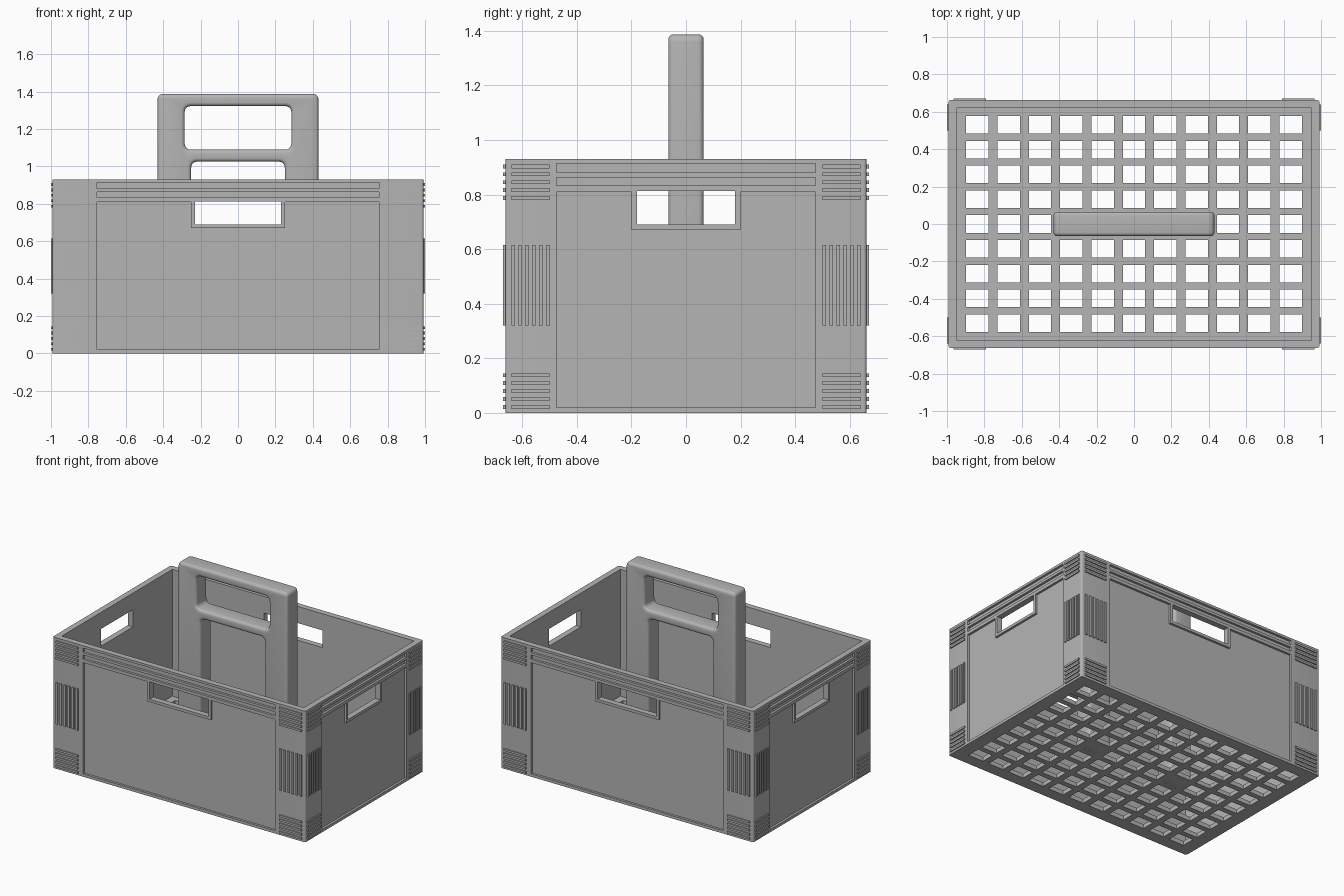
import bpy, bmesh, math
from mathutils import Matrix, Vector

if "Cube" in bpy.data.objects:
    bpy.data.objects.remove(bpy.data.objects["Cube"], do_unlink=True)

HALF_X, HALF_Y, HEIGHT = 0.992, 0.662, 0.93
WALL, FLOOR = 0.042, 0.03

grey = bpy.data.materials.new("grey plastic")
grey.use_nodes = True
colour = (0.46, 0.46, 0.46, 1)
grey.diffuse_color = colour
grey.node_tree.nodes["Principled BSDF"].inputs["Base Color"].default_value = colour


def box(bm, lo, hi, turn=Matrix(), round_axis=None, radius=0):
    """Box between two corners, optionally rounding the edges along one axis."""
    lo, hi = Vector(lo), Vector(hi)
    place = turn @ Matrix.Translation((lo + hi) / 2) @ Matrix.Diagonal((*(hi - lo), 1))
    verts = bmesh.ops.create_cube(bm, size=1, matrix=place)["verts"]
    if round_axis is not None:
        edges = {e for v in verts for e in v.link_edges}
        along = [e for e in edges
                 if abs((e.verts[0].co - e.verts[1].co).normalized()[round_axis]) > 0.9]
        bmesh.ops.bevel(bm, geom=along, offset=radius, segments=5,
                        profile=0.5, affect='EDGES')


def prism(bm, outline, y0, y1, turn):
    """Extrude an x-z outline along y."""
    face = bm.faces.new([bm.verts.new((x, y0, z)) for x, z in outline])
    new = bmesh.ops.extrude_face_region(bm, geom=[face])["geom"]
    verts = [v for v in new if isinstance(v, bmesh.types.BMVert)]
    bmesh.ops.translate(bm, verts=verts, vec=(0, y1 - y0, 0))
    bmesh.ops.transform(bm, matrix=turn, verts=verts + list(face.verts))


def finish(bm, name):
    bmesh.ops.recalc_face_normals(bm, faces=bm.faces)
    mesh = bpy.data.meshes.new(name)
    bm.to_mesh(mesh)
    bm.free()
    mesh.materials.append(grey)
    obj = bpy.data.objects.new(name, mesh)
    bpy.context.collection.objects.link(obj)
    return obj


def carve(obj, cutters, bevel=0):
    """Subtract the cutters, optionally round the rims, and bake the result."""
    for cutter in cutters:
        cutter.hide_render = True
        mod = obj.modifiers.new("cut", 'BOOLEAN')
        mod.operation, mod.solver, mod.object = 'DIFFERENCE', 'EXACT', cutter
    if bevel:
        mod = obj.modifiers.new("soft_rims", 'BEVEL')
        mod.width, mod.segments = bevel, 4
        mod.limit_method, mod.angle_limit = 'ANGLE', math.radians(40)
        mod.use_clamp_overlap = False
    graph = bpy.context.evaluated_depsgraph_get()
    obj.data = bpy.data.meshes.new_from_object(obj.evaluated_get(graph))
    obj.modifiers.clear()
    for cutter in cutters:
        bpy.data.objects.remove(cutter, do_unlink=True)


def smooth(obj):
    bpy.ops.object.select_all(action='DESELECT')
    obj.select_set(True)
    bpy.context.view_layer.objects.active = obj
    bpy.ops.object.shade_smooth_by_angle(angle=math.radians(35))


# Crate shell
bm = bmesh.new()
box(bm, (-HALF_X, -HALF_Y, 0), (HALF_X, HALF_Y, HEIGHT), round_axis=2, radius=0.012)
crate = finish(bm, "crate")

# Inner cavity
bm = bmesh.new()
box(bm, (WALL - HALF_X, WALL - HALF_Y, FLOOR), (HALF_X - WALL, HALF_Y - WALL, 1.2))
cavity = finish(bm, "cavity_cutter")

# Floor grid of openings
bm = bmesh.new()
for i in range(-5, 6):
    for j in range(-4, 5):
        x, y = i * 0.1675, j * 0.1325
        box(bm, (x - 0.06, y - 0.047, -0.1), (x + 0.06, y + 0.047, 0.1))
grid = finish(bm, "floor_grid_cutter")

# Wall panels, grooves and hand holes, plus the ribs at the corners
cuts, ribs = bmesh.new(), bmesh.new()
long_side = (HALF_Y, 0.755, 0.25, 0.79, 0.965)
short_side = (HALF_X, 0.475, 0.2, 0.5, 0.64)
for k in range(4):
    turn = Matrix.Rotation(k * math.pi / 2, 4, 'Z')
    dist, w, h, rib0, rib1 = short_side if k % 2 else long_side
    outside, recess = -dist - 0.05, 0.016 - dist

    # Recessed panel that leaves a raised lip around the hand hole
    half = [(w, 0.02), (w, 0.81), (h, 0.81), (h, 0.67)]
    outline = half + [(-x, z) for x, z in reversed(half)]
    prism(cuts, outline, outside, recess, turn)
    box(cuts, (0.02 - h, outside, 0.69), (h - 0.02, 0.1 - dist, 0.812), turn)
    for z0, z1 in ((0.833, 0.863), (0.881, 0.913)):
        box(cuts, (-w, outside, z0), (w, recess, z1), turn)

    # Horizontal ribs above and below, upright ribs in the middle
    front, back = -dist - 0.008, 0.004 - dist
    for side in (-1, 1):
        a, b = sorted((side * rib0, side * rib1))
        for base in (0.015, 0.78):
            for n in range(5):
                z = base + n * 0.029
                box(ribs, (a, front, z), (b, back, z + 0.014), turn)
        pitch = (b - a) / 5.5
        for n in range(6):
            x = a + n * pitch
            box(ribs, (x, front, 0.32), (x + pitch / 2, back, 0.615), turn)

carve(crate, [cavity, grid, finish(cuts, "wall_cutter")])
smooth(crate)
finish(ribs, "corner_ribs")

# Central carrying handle standing on the floor
bm = bmesh.new()
box(bm, (-0.43, -0.065, 0), (0.43, 0.065, 1.387), round_axis=1, radius=0.028)
handle = finish(bm, "handle")
bm = bmesh.new()
box(bm, (-0.285, -0.2, 1.09), (0.285, 0.2, 1.322), round_axis=1, radius=0.03)
box(bm, (-0.25, -0.2, -0.2), (0.25, 0.2, 1.025), round_axis=1, radius=0.03)
carve(handle, [finish(bm, "handle_cutter")], bevel=0.02)
smooth(handle)
